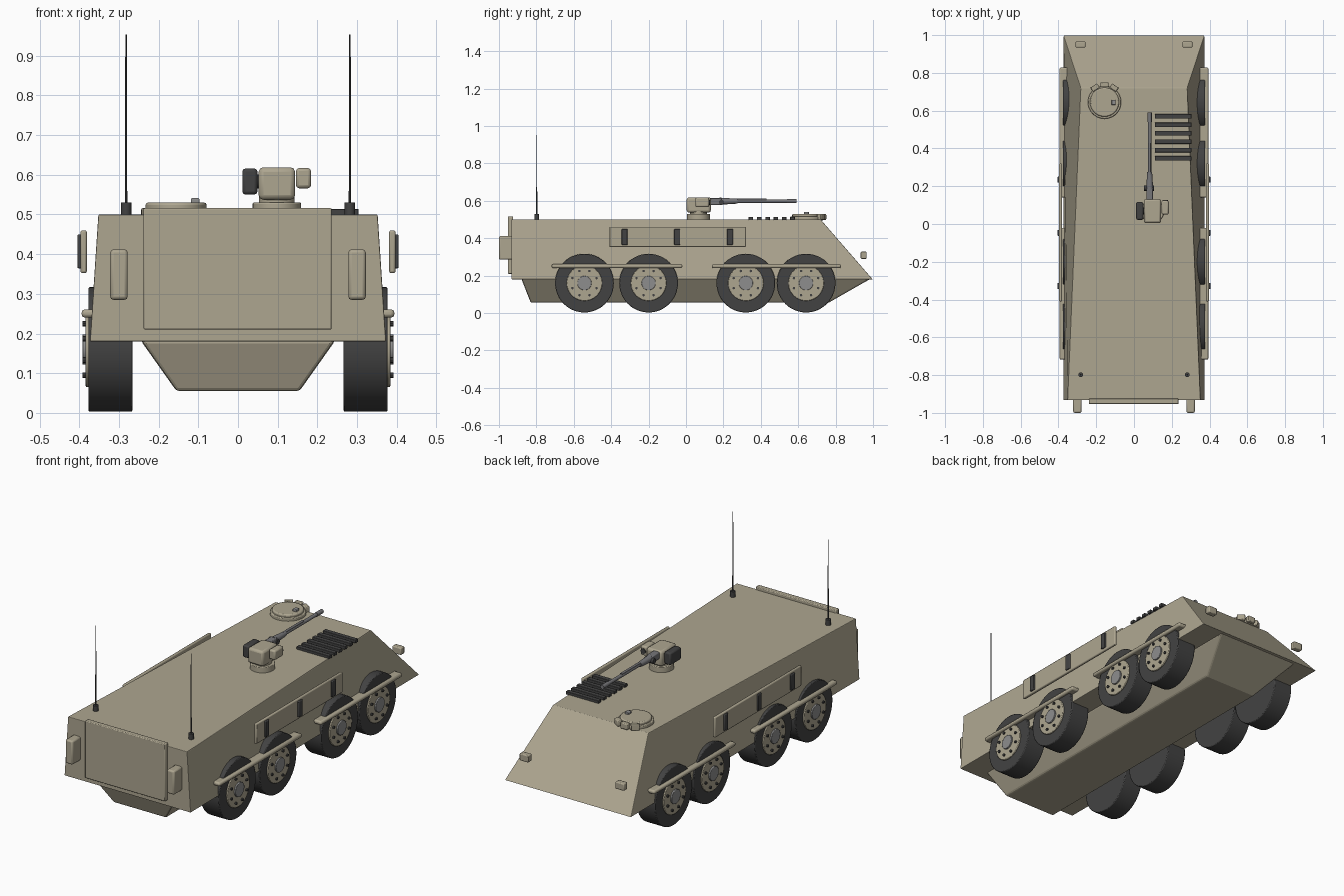
import bpy, bmesh, math
from mathutils import Matrix, Vector

if "Cube" in bpy.data.objects:
    bpy.data.objects.remove(bpy.data.objects["Cube"])


def material(name, col):
    m = bpy.data.materials.new(name)
    m.diffuse_color = (*col, 1)
    m.use_nodes = True
    m.node_tree.nodes["Principled BSDF"].inputs["Base Color"].default_value = m.diffuse_color
    return m


TAN = material("tan_paint", (0.42, 0.38, 0.28))
DARK = material("dark_rubber", (0.055, 0.055, 0.055))
STEEL = material("gun_steel", (0.18, 0.18, 0.19))
HUB = material("hub_grey", (0.27, 0.27, 0.27))


def finish(name, bm, mat, bevel=0, smooth=True):
    bmesh.ops.recalc_face_normals(bm, faces=bm.faces[:])
    me = bpy.data.meshes.new(name)
    bm.to_mesh(me)
    bm.free()
    ob = bpy.data.objects.new(name, me)
    bpy.context.collection.objects.link(ob)
    me.materials.append(mat)
    if bevel:
        mod = ob.modifiers.new("bevel", 'BEVEL')
        mod.width, mod.segments = bevel, 2
        mod.limit_method, mod.angle_limit = 'ANGLE', math.radians(40)
    if smooth:
        bpy.ops.object.select_all(action='DESELECT')
        ob.select_set(True)
        bpy.context.view_layer.objects.active = ob
        bpy.ops.object.shade_smooth_by_angle(angle=math.radians(35))
    return ob


def box(name, x, y, z, mat, bevel=0):
    """Box from (min, max) ranges."""
    bm = bmesh.new()
    c = [(a[0] + a[1]) / 2 for a in (x, y, z)]
    s = [abs(a[1] - a[0]) for a in (x, y, z)]
    bmesh.ops.create_cube(bm, size=1, matrix=Matrix.Translation(c) @ Matrix.Diagonal((*s, 1)))
    return finish(name, bm, mat, bevel, bool(bevel))


def rod(name, p, q, r, mat, r2=None, n=32, bevel=0):
    """Cylinder or cone from p to q."""
    p, q = Vector(p), Vector(q)
    bm = bmesh.new()
    rot = (q - p).to_track_quat('Z', 'Y').to_matrix().to_4x4()
    bmesh.ops.create_cone(bm, cap_ends=True, segments=n, radius1=r, radius2=r if r2 is None else r2,
                          depth=(q - p).length, matrix=Matrix.Translation((p + q) / 2) @ rot)
    return finish(name, bm, mat, bevel)


def loft(name, low, high, mat, bevel=0):
    """Solid between two four-cornered rings."""
    bm = bmesh.new()
    a = [bm.verts.new(v) for v in low]
    b = [bm.verts.new(v) for v in high]
    bm.faces.new(a)
    bm.faces.new(b)
    for i in range(4):
        j = (i + 1) % 4
        bm.faces.new((a[i], a[j], b[j], b[i]))
    return finish(name, bm, mat, bevel, False)


def ring(z, y0, w0, y1, w1):
    return [(-w0, y0, z), (w0, y0, z), (w1, y1, z), (-w1, y1, z)]


# Hull
loft("upper_hull", ring(0.18, -0.933, 0.373, 0.998, 0.373),
     ring(0.5, -0.933, 0.352, 0.72, 0.282), TAN, 0.003)
loft("lower_hull", ring(0.055, -0.83, 0.155, 0.762, 0.155),
     ring(0.182, -0.88, 0.245, 0.985, 0.245), TAN, 0.008)

# Rear ramp
box("rear_ramp", (-0.238, 0.236), (-0.953, -0.925), (0.21, 0.516), TAN, 0.004)

for side, s in (("left", -1), ("right", 1)):
    # Wheels
    for i, y in enumerate((-0.543, -0.2, 0.32, 0.642)):
        tag = f"{side}_{i + 1}"
        rod("tyre_" + tag, (s * 0.266, y, 0.16), (s * 0.377, y, 0.16), 0.157, DARK, n=48, bevel=0.004)
        rod("rim_" + tag, (s * 0.36, y, 0.16), (s * 0.384, y, 0.16), 0.095, TAN, n=40, bevel=0.003)
        rod("hub_" + tag, (s * 0.37, y, 0.16), (s * 0.392, y, 0.16), 0.038, HUB, n=32, bevel=0.002)
        for k in range(8):
            a = math.tau * (k + 0.5) / 8
            by, bz = y + 0.07 * math.cos(a), 0.16 + 0.07 * math.sin(a)
            rod(f"wheel_bolt_{tag}_{k}", (s * 0.38, by, bz), (s * 0.392, by, bz), 0.007, DARK, n=8)
    # Fenders
    for part, y in (("rear", (-0.718, -0.02)), ("front", (0.14, 0.828))):
        box(f"{part}_fender_{side}", (s * 0.33, s * 0.394), y, (0.24, 0.261), TAN, 0.008)
    # Side armour panel with vision blocks
    box("side_panel_" + side, (s * 0.381, s * 0.397), (-0.41, 0.32), (0.352, 0.46), TAN, 0.005)
    for y in (-0.328, -0.047, 0.235):
        box("vision_block_" + side, (s * 0.387, s * 0.405), (y - 0.016, y + 0.016), (0.364, 0.45), DARK, 0.004)
    # Rear stowage boxes
    box("rear_box_" + side, (s * 0.278, s * 0.322), (-1.0, -0.925), (0.285, 0.412), TAN, 0.008)
    # Headlights
    box("headlight_" + side, (s * 0.257, s * 0.309), (0.934, 0.966), (0.29, 0.328), TAN, 0.005)
    # Antennas
    rod("antenna_base_" + side, (s * 0.282, -0.798, 0.495), (s * 0.282, -0.798, 0.53), 0.013, DARK, n=16)
    rod("antenna_" + side, (s * 0.282, -0.798, 0.52), (s * 0.282, -0.798, 0.953), 0.003, DARK, 0.002, n=8)

# Driver hatch with periscopes
hx, hy = -0.156, 0.645
rod("hatch_ring", (hx, hy, 0.495), (hx, hy, 0.516), 0.088, TAN, n=48, bevel=0.004)
rod("hatch_lid", (hx, hy, 0.51), (hx, hy, 0.53), 0.077, TAN, n=48, bevel=0.006)
box("hatch_handle", (-0.119, -0.097), (0.63, 0.657), (0.525, 0.541), HUB, 0.003)
for k in (-1, 0, 1):
    p = box(f"periscope_{k + 1}", (-0.021, 0.021), (-0.013, 0.013), (0.498, 0.529), TAN, 0.004)
    a = -k * math.radians(33)
    p.rotation_euler.z = a
    p.location = (hx - 0.092 * math.sin(a), hy + 0.092 * math.cos(a), 0)

# Engine grille
for k in range(6):
    y = 0.347 + k * 0.0445
    box(f"grille_slat_{k + 1}", (0.11, 0.304), (y - 0.012, y + 0.012), (0.497, 0.514), DARK, 0.002)

# Remote weapon station
rod("turret_base", (0.098, 0.067, 0.495), (0.098, 0.067, 0.53), 0.061, TAN, n=40, bevel=0.003)
rod("turret_neck", (0.098, 0.067, 0.525), (0.098, 0.067, 0.545), 0.045, TAN, n=32)
box("turret_body", (0.052, 0.144), (0.004, 0.133), (0.537, 0.619), TAN, 0.012)
box("ammo_box", (0.011, 0.049), (0.022, 0.116), (0.55, 0.616), DARK, 0.008)
rod("ammo_mount", (0.04, 0.069, 0.583), (0.06, 0.069, 0.583), 0.018, DARK, n=16)
box("sight_box", (0.146, 0.184), (0.05, 0.124), (0.566, 0.617), TAN, 0.008)
rod("sight_lens", (0.165, 0.12, 0.591), (0.165, 0.128, 0.591), 0.014, DARK, n=20)

# Cannon
gx, gz = 0.083, 0.598
box("gun_receiver", (gx - 0.018, gx + 0.018), (0.125, 0.19), (gz - 0.02, gz + 0.016), STEEL, 0.004)
rod("gun_trunnion", (gx - 0.03, 0.19, gz - 0.006), (gx + 0.022, 0.19, gz - 0.006), 0.014, DARK, n=20)
rod("gun_jacket", (gx, 0.18, gz), (gx, 0.275, gz), 0.019, STEEL, 0.013, n=24)
rod("gun_barrel", (gx, 0.26, gz), (gx, 0.59, gz), 0.009, STEEL, n=24)
rod("gun_gas_tube", (gx, 0.26, gz + 0.009), (gx, 0.43, gz + 0.009), 0.006, STEEL, n=16)
rod("muzzle", (gx, 0.54, gz), (gx, 0.59, gz), 0.011, STEEL, n=24)
